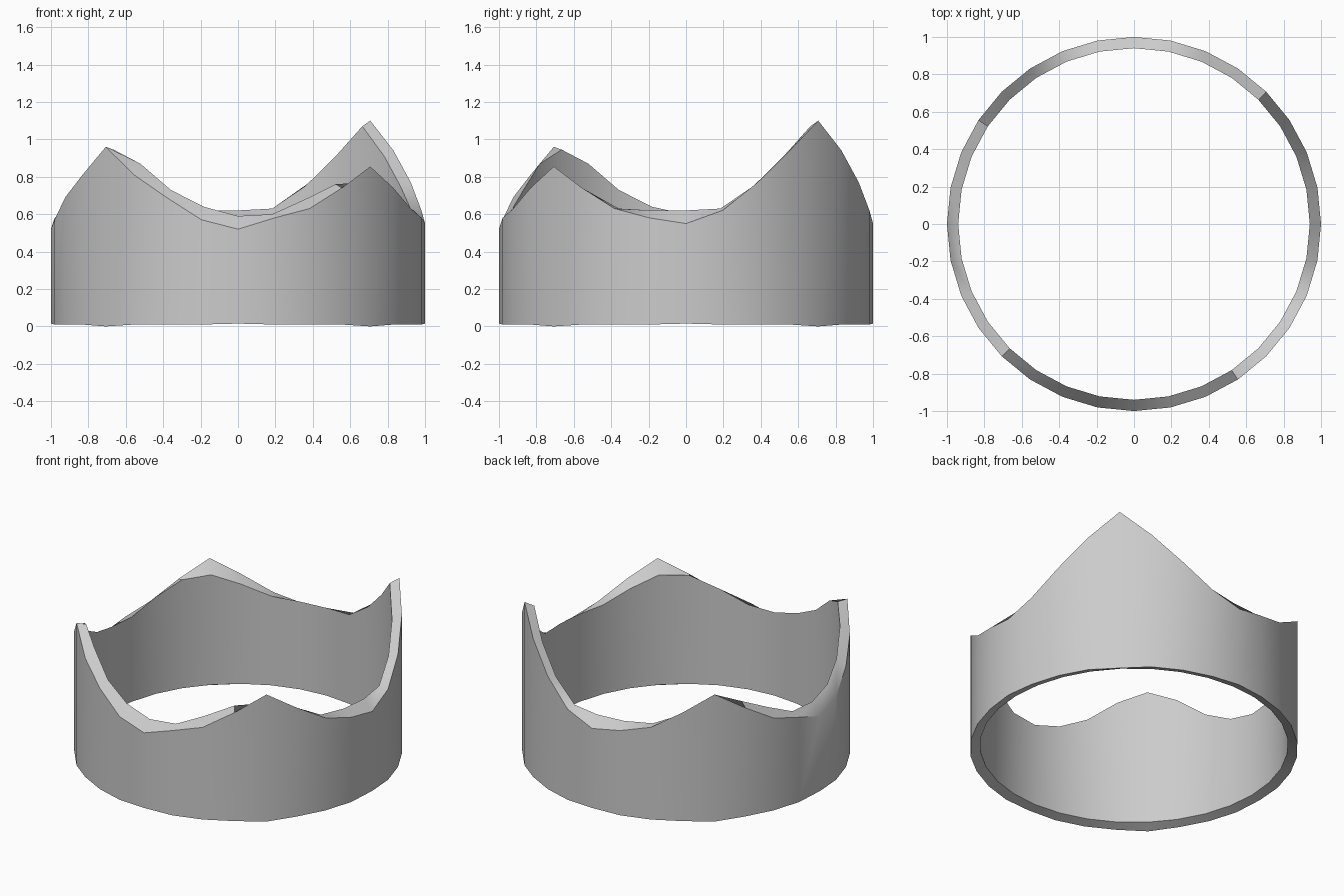
import bpy, bmesh, math

if "Cube" in bpy.data.objects:
    bpy.data.objects.remove(bpy.data.objects["Cube"])

N = 32
# Quarter rim heights between cardinal points, one step = 11.25 degrees
low = [.58, .63, .74, .855, .74, .63, .58]
tall = [.62, .77, .94, 1.10, .94, .77, .62]
mid = [.57, .69, .81, .96, .81, .69, .57]
low_in = [.60, .68, .76, .77, .70, .63, .62]
tall_in = [.63, .75, .91, 1.07, .91, .75, .63]
mid_in = [.64, .73, .87, .945, .87, .73, .64]

# Start at the front (-y), going towards +x
outer = [.52] + low + [.55] + tall + [.55] + low[::-1] + [.52] + mid
inner = [.59] + low_in + [.62] + tall_in + [.62] + low_in[::-1] + [.60] + mid_in

# Wavy band: outer wall, sloping top rim, inner wall, bottom rim
bm = bmesh.new()
columns = []
for i in range(N):
    a = 2 * math.pi * i / N
    s, c = math.sin(a), -math.cos(a)
    section = [(1.0, 0.01 if i % 8 else 0.015), (1.0, outer[i]),
               (0.94, inner[i]), (0.94, 0.03)]
    if i % 8 == 4:
        section[0] = (1.0, 0.0)
    columns.append([bm.verts.new((r * s, r * c, z)) for r, z in section])
for i in range(N):
    p, q = columns[i], columns[(i + 1) % N]
    for k in range(4):
        m = (k + 1) % 4
        bm.faces.new((p[k], q[k], q[m], p[m]))
bmesh.ops.recalc_face_normals(bm, faces=bm.faces)

mesh = bpy.data.meshes.new("crown_band")
bm.to_mesh(mesh)
bm.free()
band = bpy.data.objects.new("crown_band", mesh)
bpy.context.collection.objects.link(band)
bpy.context.view_layer.objects.active = band
band.select_set(True)
bpy.ops.object.shade_smooth_by_angle(angle=math.radians(40))
